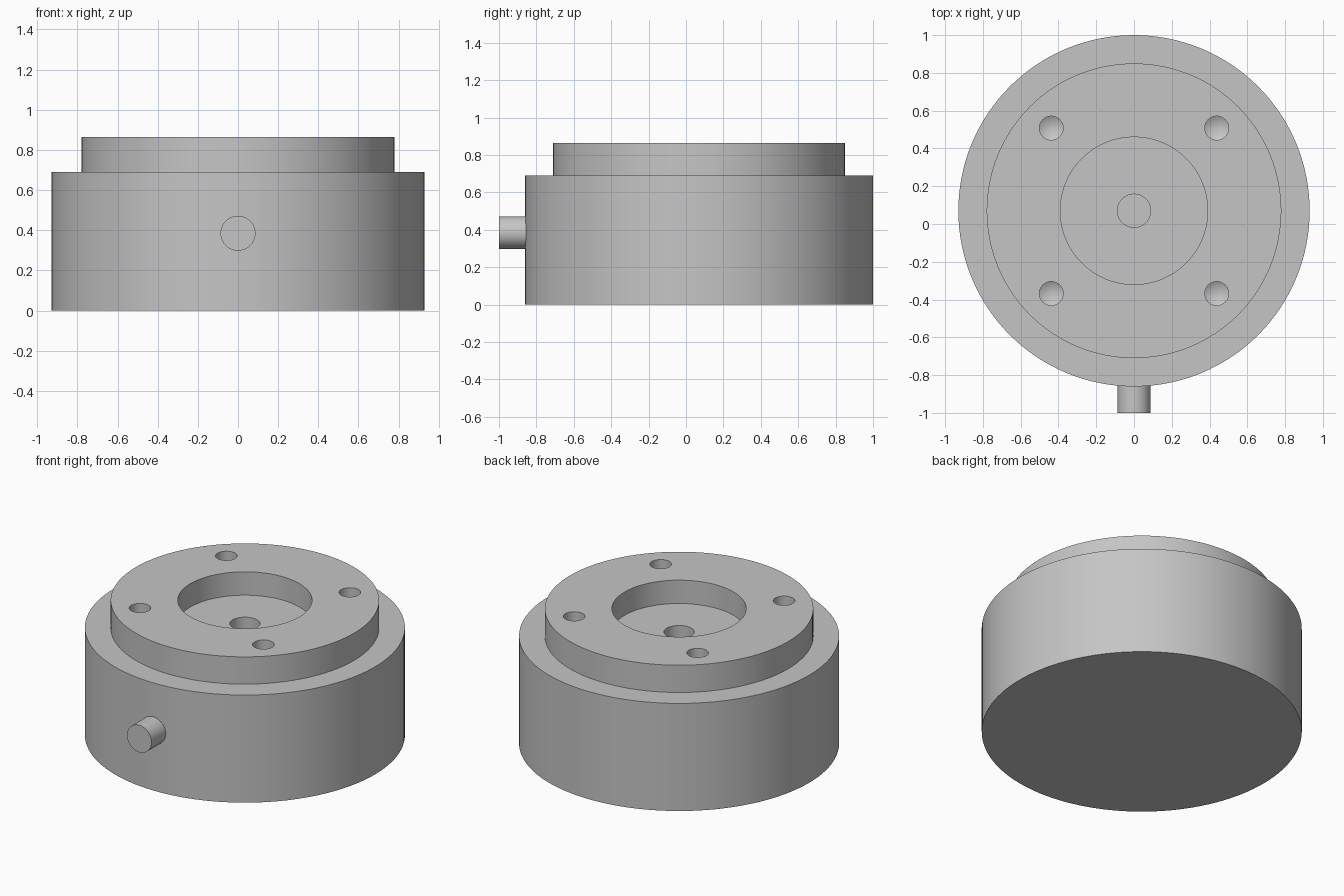
import bpy
import bmesh
import math

if "Cube" in bpy.data.objects:
    bpy.data.objects.remove(bpy.data.objects["Cube"], do_unlink=True)

CENTRE_Y = 0.07
BODY_R, RIM_R, RECESS_R, BORE_R = 0.93, 0.78, 0.39, 0.088
SHOULDER_Z, TOP_Z = 0.69, 0.865
FLOOR_Z, BORE_Z = TOP_Z - 0.15, 0.5

grey = bpy.data.materials.new("plain grey")
grey.use_nodes = True
colour = (0.56, 0.56, 0.56, 1)
grey.diffuse_color = colour
grey.node_tree.nodes["Principled BSDF"].inputs["Base Color"].default_value = colour


def lathe(name, profile, steps, location=(0, 0, 0), tilt=0):
    """Revolve a (radius, height) profile around the local z axis."""
    bm = bmesh.new()
    verts = [bm.verts.new((r, 0, z)) for r, z in profile]
    edges = [bm.edges.new(pair) for pair in zip(verts, verts[1:])]
    bmesh.ops.spin(bm, geom=verts + edges, cent=(0, 0, 0), axis=(0, 0, 1),
                   angle=math.tau, steps=steps)
    bmesh.ops.remove_doubles(bm, verts=bm.verts, dist=0.0001)
    bmesh.ops.recalc_face_normals(bm, faces=bm.faces)
    mesh = bpy.data.meshes.new(name)
    bm.to_mesh(mesh)
    bm.free()
    mesh.materials.append(grey)
    obj = bpy.data.objects.new(name, mesh)
    obj.location = location
    obj.rotation_euler.x = tilt
    bpy.context.collection.objects.link(obj)
    return obj


def activate(obj):
    bpy.ops.object.select_all(action="DESELECT")
    obj.select_set(True)
    bpy.context.view_layer.objects.active = obj


# Stepped round body with a central recess and bore
body = lathe("stepped_body", [
    (0, 0), (BODY_R, 0), (BODY_R, SHOULDER_Z), (RIM_R, SHOULDER_Z),
    (RIM_R, TOP_Z), (RECESS_R, TOP_Z), (RECESS_R, FLOOR_Z),
    (BORE_R, FLOOR_Z), (BORE_R, BORE_Z), (0, BORE_Z)],
    128, (0, CENTRE_Y, 0))

# Four drilled holes with pointed bottoms
HOLE_R, HOLE_OFFSET, HOLE_DEPTH = 0.063, 0.438, 0.25
for sx in (-1, 1):
    for sy in (-1, 1):
        drill = lathe("hole_cutter", [
            (0, -HOLE_DEPTH - 0.036), (HOLE_R, -HOLE_DEPTH),
            (HOLE_R, 0.1), (0, 0.1)], 40,
            (sx * HOLE_OFFSET, CENTRE_Y + sy * HOLE_OFFSET, TOP_Z))
        drill.hide_render = True
        activate(body)
        cut = body.modifiers.new("hole", "BOOLEAN")
        cut.operation = "DIFFERENCE"
        cut.solver = "EXACT"
        cut.object = drill
        bpy.ops.object.modifier_apply(modifier=cut.name)
        bpy.data.objects.remove(drill, do_unlink=True)

# Short round stub on the front
stub = lathe("front_stub", [(0, 0), (0.087, 0), (0.087, 0.16), (0, 0.16)],
             48, (0, -0.84, 0.385), math.radians(90))

for part in (body, stub):
    activate(part)
    bpy.ops.object.shade_smooth_by_angle(angle=math.radians(25))
